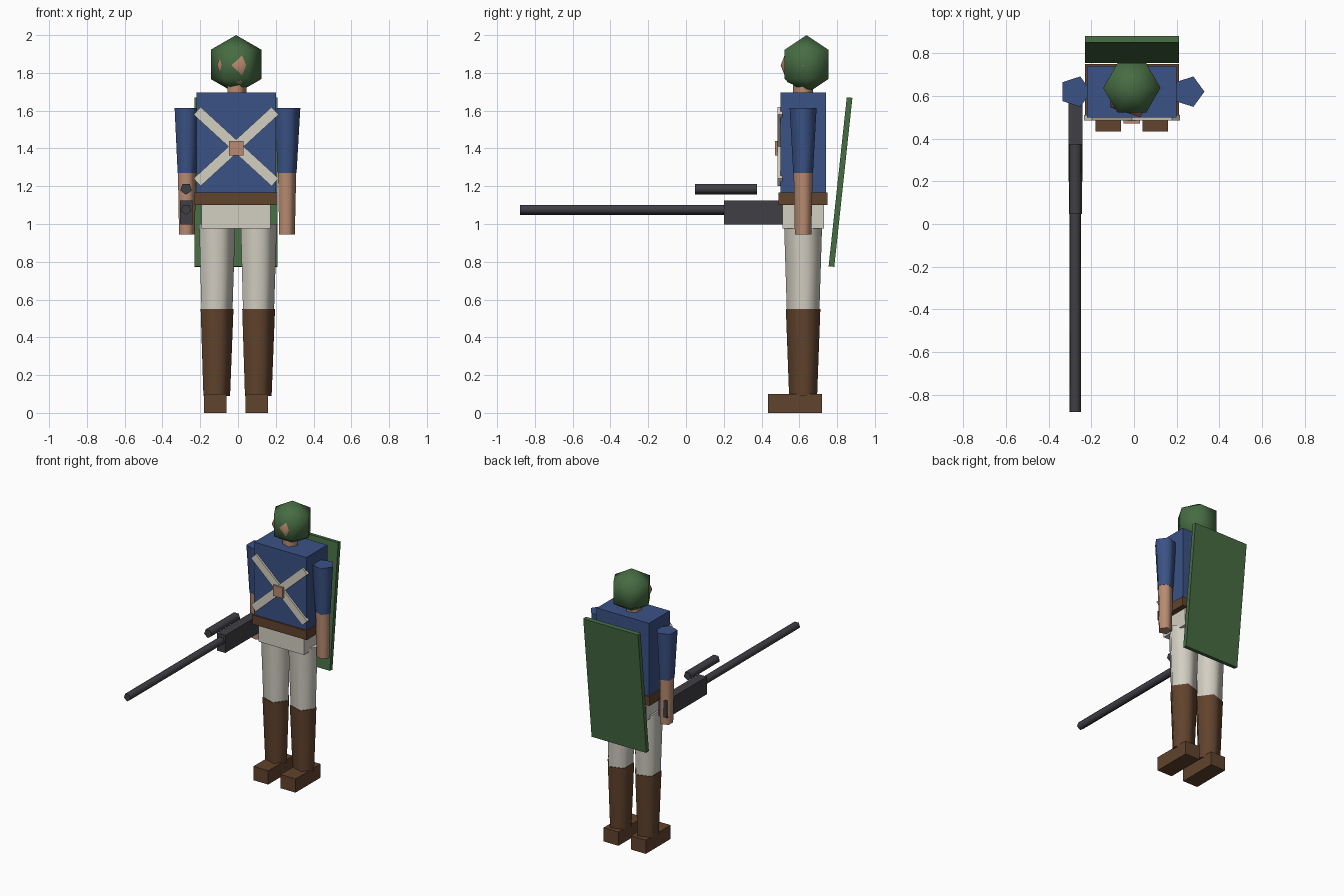
import bpy, bmesh, math
from mathutils import Matrix, Vector

cube = bpy.data.objects.get("Cube")
if cube:
    bpy.data.objects.remove(cube, do_unlink=True)

CX, CY = -0.01, 0.62  # body axis


def material(name, color):
    m = bpy.data.materials.new(name)
    m.use_nodes = True
    m.diffuse_color = (*color, 1)
    bsdf = next(n for n in m.node_tree.nodes if n.type == 'BSDF_PRINCIPLED')
    bsdf.inputs["Base Color"].default_value = (*color, 1)
    return m


BLUE = material("blue_cloth", (0.043, 0.085, 0.235))
GREEN = material("helmet_green", (0.062, 0.15, 0.055))
CREAM = material("cream_cloth", (0.65, 0.62, 0.54))
SKIN = material("skin", (0.48, 0.26, 0.165))
BROWN = material("brown_leather", (0.12, 0.056, 0.026))
METAL = material("dark_metal", (0.05, 0.049, 0.06))


def finish(name, bm, mat, matrix):
    bmesh.ops.recalc_face_normals(bm, faces=bm.faces)
    me = bpy.data.meshes.new(name)
    bm.to_mesh(me)
    bm.free()
    me.materials.append(mat)
    ob = bpy.data.objects.new(name, me)
    ob.matrix_world = matrix
    bpy.context.collection.objects.link(ob)
    return ob


def box(name, mat, center, size, axis='X', angle=0):
    bm = bmesh.new()
    bmesh.ops.create_cube(bm, size=1)
    bmesh.ops.scale(bm, vec=size, verts=bm.verts)
    return finish(name, bm, mat, Matrix.Translation(center) @ Matrix.Rotation(angle, 4, axis))


def lathe(name, mat, sides, profile, center, rot=0):
    """Round part from (radius, height) pairs; radius 0 makes a pole."""
    bm = bmesh.new()
    rings = []
    for r, z in profile:
        if r == 0:
            rings.append([bm.verts.new((0, 0, z))] * sides)
        else:
            rings.append([bm.verts.new((r * math.cos(a), r * math.sin(a), z))
                          for a in (math.tau * i / sides for i in range(sides))])
    for low, high in zip(rings, rings[1:]):
        for i in range(sides):
            j = (i + 1) % sides
            corners = list(dict.fromkeys((low[i], low[j], high[j], high[i])))
            bm.faces.new(corners).smooth = True
    # Flat end caps with their own sharp rims
    for ring, (r, _) in ((rings[0], profile[0]), (rings[-1], profile[-1])):
        if r > 0:
            cap = bm.faces.new(ring)
            for e in cap.edges:
                e.smooth = False
    matrix = Matrix.Translation(center)
    if rot:
        # Lay the part along y with one corner pointing up
        matrix = matrix @ Matrix.Rotation(rot, 4, 'X') @ Matrix.Rotation(-rot, 4, 'Z')
    return finish(name, bm, mat, matrix)


def ball(name, mat, sides, rings, radius, center):
    angles = [math.pi * (k / rings - 0.5) for k in range(rings + 1)]
    profile = [(0 if k in (0, rings) else radius * math.cos(a), radius * math.sin(a))
               for k, a in enumerate(angles)]
    return lathe(name, mat, sides, profile, center)


# Head
ball("face", SKIN, 5, 4, 0.125, (CX, CY, 1.84))
ball("helmet", GREEN, 6, 3, 0.155, (CX, 0.638, 1.845))
lathe("neck", SKIN, 5, [(0.055, 1.66), (0.055, 1.78)], (CX, CY, 0))

# Trunk
box("torso", BLUE, (CX, CY, 1.431), (0.42, 0.24, 0.528))
box("belt", BROWN, (CX, CY, 1.134), (0.44, 0.26, 0.067))
box("pelvis", CREAM, (CX, CY, 1.04), (0.365, 0.22, 0.13))

# Crossed chest straps and buckle
for side, word in ((1, "left"), (-1, "right")):
    box(word + "_chest_strap", CREAM, (CX, 0.498, 1.41), (0.56, 0.025, 0.055),
        'Y', -side * math.radians(42.5))
box("strap_buckle", SKIN, (CX, 0.487, 1.4), (0.077, 0.03, 0.077))

# Limbs
for side, word in ((1, "left"), (-1, "right")):
    arm = (CX + side * 0.265, CY, 0)
    leg = (CX + side * 0.11, CY, 0)
    lathe(word + "_sleeve", BLUE, 5, [(0.055, 1.27), (0.075, 1.615)], arm)
    lathe(word + "_forearm", SKIN, 5, [(0.046, 0.945), (0.053, 1.27)], arm)
    lathe(word + "_trouser_leg", CREAM, 5, [(0.091, 0.55), (0.106, 1.0)], leg)
    lathe(word + "_boot_shaft", BROWN, 5, [(0.078, 0.09), (0.096, 0.55)], leg)
    box(word + "_foot", BROWN, (leg[0], 0.576, 0.05), (0.12, 0.286, 0.1))

# Back panel
box("back_panel", GREEN, (CX, 0.818, 1.222), (0.44, 0.03, 0.9), 'X', -0.107)

# Long gun held in the right hand
GX = CX - 0.265
QUARTER = math.pi / 2
box("gun_body", METAL, (GX, 0.43, 1.061), (0.066, 0.46, 0.128))
lathe("gun_barrel", METAL, 5, [(0.0285, 0), (0.0285, 1.13)], (GX, 0.25, 1.077), QUARTER)
lathe("gun_scope", METAL, 5, [(0.032, 0), (0.032, 0.328)], (GX, 0.375, 1.187), QUARTER)
